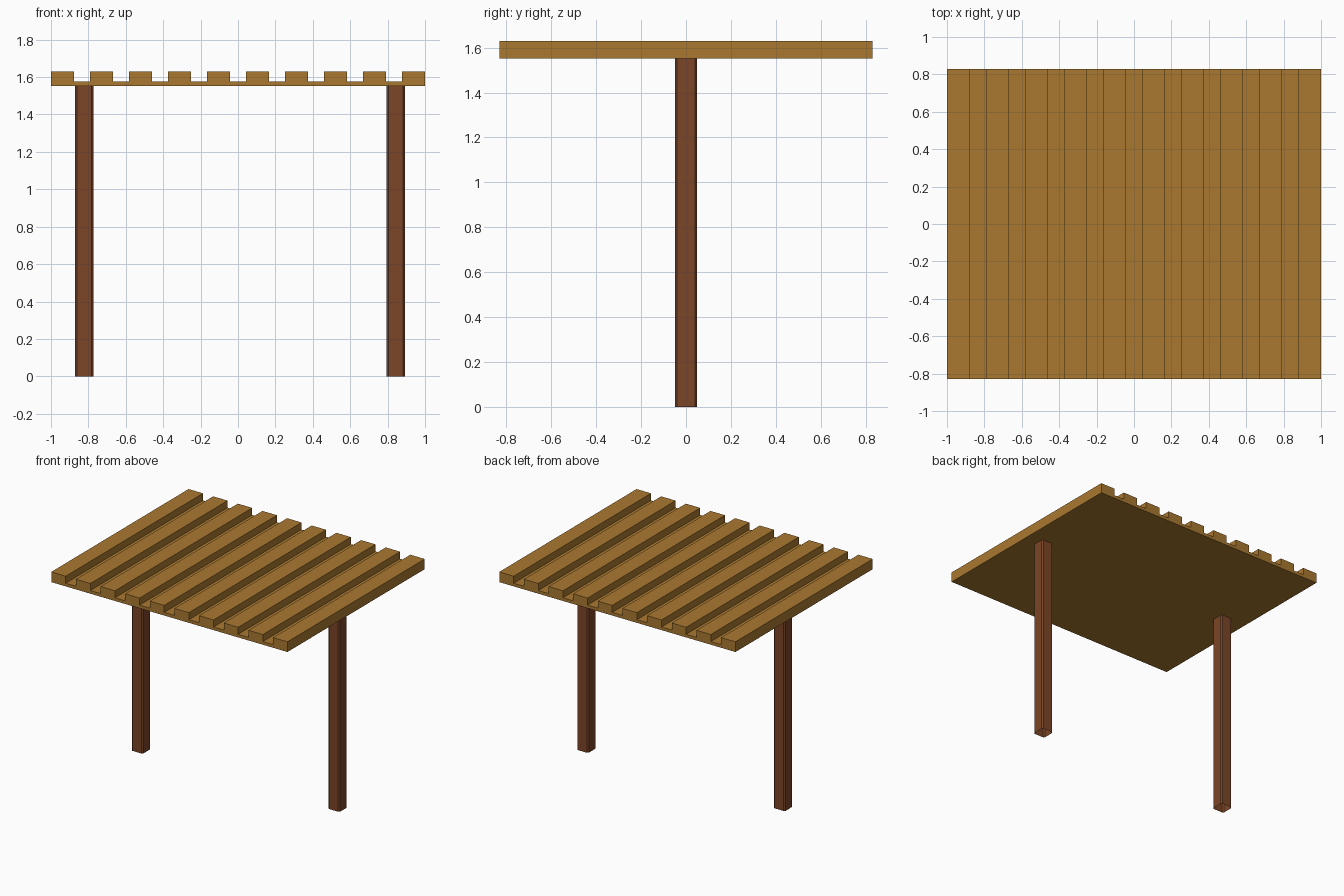
import bpy, bmesh

if "Cube" in bpy.data.objects:
    bpy.data.objects.remove(bpy.data.objects["Cube"])


def material(name, color):
    m = bpy.data.materials.new(name)
    m.diffuse_color = (*color, 1)
    m.use_nodes = True
    m.node_tree.nodes["Principled BSDF"].inputs["Base Color"].default_value = m.diffuse_color
    return m


def box(name, lo, hi, mat, chamfer=0.0, open_bottom=False):
    bm = bmesh.new()
    bmesh.ops.create_cube(bm, size=1)
    for v in bm.verts:
        v.co = [lo[i] + (v.co[i] + 0.5) * (hi[i] - lo[i]) for i in range(3)]
    if chamfer:
        upright = [e for e in bm.edges
                   if abs(e.verts[0].co.z - e.verts[1].co.z) > 0.1]
        bmesh.ops.bevel(bm, geom=upright, offset=chamfer, segments=1,
                        affect='EDGES')
    bm.normal_update()
    if open_bottom:
        bottom = [f for f in bm.faces if f.normal.z < -0.9]
        bmesh.ops.delete(bm, geom=bottom, context='FACES')
    mesh = bpy.data.meshes.new(name)
    bm.to_mesh(mesh)
    bm.free()
    mesh.materials.append(mat)
    ob = bpy.data.objects.new(name, mesh)
    bpy.context.collection.objects.link(ob)
    return ob


plank_wood = material("plank_wood", (0.40, 0.19, 0.03))
post_wood = material("post_wood", (0.20, 0.06, 0.02))

HALF_Y = 0.83
TOP = 1.63

# Thin roof board
box("roof_board", (-1, -HALF_Y, 1.552), (1, HALF_Y, 1.576), plank_wood)

# Raised slats running front to back
COUNT, WIDTH = 10, 0.122
pitch = (2 - WIDTH) / (COUNT - 1)
for i in range(COUNT):
    x = -1 + i * pitch
    box(f"roof_slat_{i + 1}", (x, -HALF_Y, 1.576), (x + WIDTH, HALF_Y, TOP),
        plank_wood)

# Hollow posts with chamfered corners, open at the foot
for name, x in (("left_post", -0.822), ("right_post", 0.844)):
    box(name, (x - 0.049, -0.049, 0), (x + 0.049, 0.049, 1.552), post_wood,
        chamfer=0.01, open_bottom=True)
